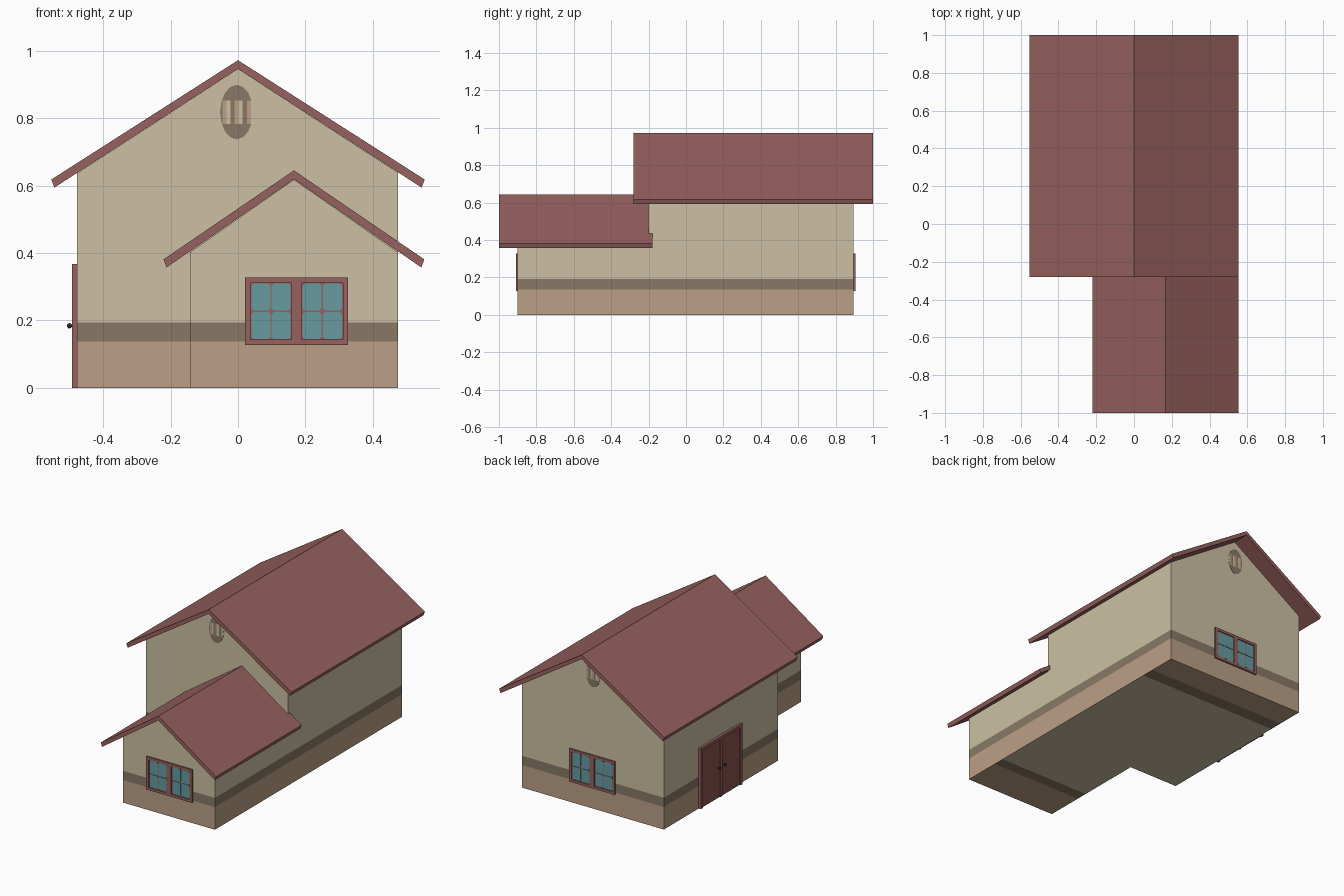
import bpy, bmesh, math
from mathutils import Vector

if "Cube" in bpy.data.objects:
    bpy.data.objects.remove(bpy.data.objects["Cube"])


def material(name, r, g, b):
    lin = lambda c: ((c / 255 + 0.055) / 1.055) ** 2.4 if c > 10 else c / 255 / 12.92
    m = bpy.data.materials.new(name)
    m.diffuse_color = (lin(r), lin(g), lin(b), 1)
    m.use_nodes = True
    m.node_tree.nodes["Principled BSDF"].inputs["Base Color"].default_value = m.diffuse_color
    return m


CREAM = material("cream_plaster", 204, 192, 163)
TAN = material("tan_base", 187, 160, 134)
BAND = material("brown_band", 136, 121, 102)
RED = material("red_brown", 150, 97, 94)
DOOR = material("door_red", 138, 84, 82)
GLASS = material("teal_glass", 103, 155, 160)
METAL = material("dark_metal", 55, 52, 50)


def finish(name, bm, mats):
    bmesh.ops.recalc_face_normals(bm, faces=bm.faces)
    me = bpy.data.meshes.new(name)
    bm.to_mesh(me)
    bm.free()
    for m in mats:
        me.materials.append(m)
    ob = bpy.data.objects.new(name, me)
    bpy.context.collection.objects.link(ob)
    return ob


def prism(profile, y0, y1):
    """Extrude an x-z outline from y0 to y1."""
    bm = bmesh.new()
    f = bm.faces.new([bm.verts.new((x, y0, z)) for x, z in profile])
    new = bmesh.ops.extrude_face_region(bm, geom=[f])["geom"]
    bmesh.ops.translate(bm, vec=(0, y1 - y0, 0),
                        verts=[v for v in new if isinstance(v, bmesh.types.BMVert)])
    bmesh.ops.recalc_face_normals(bm, faces=bm.faces)
    return bm


def cut(bm, axis, values):
    for t in values:
        co = Vector()
        co[axis] = t
        no = Vector()
        no[axis] = 1
        bmesh.ops.bisect_plane(bm, geom=bm.verts[:] + bm.edges[:] + bm.faces[:],
                               plane_co=co, plane_no=no)


def box(name, x, y, z, mat):
    rect = [(x[0], z[0]), (x[1], z[0]), (x[1], z[1]), (x[0], z[1])]
    return finish(name, prism(rect, *y), [mat])


# Walls: gabled blocks striped by height, with painted ends underneath
def walls(name, x0, x1, y0, y1, cx, apex, slope):
    bm = prism([(x0, 0), (x1, 0), (x1, apex - slope * (x1 - cx)),
                (cx, apex), (x0, apex - slope * (cx - x0))], y0, y1)
    cut(bm, 2, (0.137, 0.193))
    cut(bm, 1, (-0.67, -0.60, 0.65, 0.73))
    bm.normal_update()
    for f in bm.faces:
        c = f.calc_center_median()
        if f.normal.z < -0.5:
            f.material_index = (1 if c.y > 0.73 or c.y < -0.67 else
                                2 if c.y > 0.65 or c.y < -0.60 else 0)
        else:
            f.material_index = 1 if c.z < 0.137 else 2 if c.z < 0.193 else 0
    finish(name, bm, [CREAM, TAN, BAND])


# Roofs: bent slabs with square-cut eaves
def roof(name, cx, half, top, eave, y0, y1):
    finish(name, prism([(cx - half, eave), (cx, top), (cx + half, eave),
                        (cx + half - 0.009, eave - 0.024), (cx, top - 0.026),
                        (cx - half + 0.009, eave - 0.024)], y0, y1), [RED])


walls("main_walls", -0.478, 0.475, -0.2, 0.895, 0, 0.946, 0.648)
walls("front_wing_walls", -0.143, 0.475, -0.9, -0.2, 0.166, 0.618, 0.70)
roof("main_roof", 0, 0.554, 0.972, 0.618, -0.28, 1.0)
roof("front_wing_roof", 0.166, 0.387, 0.645, 0.381, -1.0, -0.18)


# Windows: red frame, two sashes of four clipped-corner panes
def window(name, cx, wall, out):
    depth = lambda d: sorted((wall, wall + out * d))
    z0, z1, w = 0.127, 0.327, 0.153
    box(name + "_backboard", (cx - w, cx + w), depth(0.003), (z0, z1), RED)
    for i, (a, b) in enumerate([(-w, -w + 0.016), (-0.015, 0.015), (w - 0.016, w)]):
        box(f"{name}_post_{i}", (cx + a, cx + b), depth(0.01), (z0, z1), RED)
    for i, (a, b) in enumerate([(z0, z0 + 0.016), (z1 - 0.016, z1)]):
        box(f"{name}_rail_{i}", (cx - w, cx + w), depth(0.0098), (a, b), RED)
    hw, hh, k = 0.0285, 0.0400, 0.007
    shape = [(hw - k, -hh), (hw, -hh + k), (hw, hh - k), (hw - k, hh),
             (k - hw, hh), (-hw, hh - k), (-hw, k - hh), (k - hw, -hh)]
    for i, px in enumerate((-0.106, -0.046, 0.046, 0.106)):
        for j, pz in enumerate((0.185, 0.269)):
            finish(f"{name}_pane_{i}_{j}", prism(
                [(cx + px + x, pz + z) for x, z in shape], *depth(0.006)), [GLASS])


window("front_window", 0.174, -0.9, -1)
window("back_window", -0.002, 0.895, 1)


# Gable vents: thin oval plates with dark ends and louvre strips
def vent(name, y0, y1):
    cx, cz, rx, rz = -0.004, 0.818, 0.049, 0.081
    bm = prism([(cx + rx * math.cos(math.tau * i / 16),
                 cz + rz * math.sin(math.tau * i / 16)) for i in range(16)], y0, y1)
    cut(bm, 0, [cx - 0.042 + 0.012 * i for i in range(8)])
    cut(bm, 2, (cz - 0.035, cz + 0.035))
    for f in bm.faces:
        c = f.calc_center_median()
        strip = math.floor((c.x - cx + 0.042) / 0.012)
        f.material_index = 2 if abs(c.z - cz) > 0.035 else (1, 0, 2)[strip % 3]
    finish(name, bm, [CREAM, TAN, BAND])


vent("front_gable_vent", -0.202, -0.2)
vent("back_gable_vent", 0.895, 0.897)

# Double door on the left wall
WX, DY = -0.478, 0.361
for i, s in enumerate((-1, 1)):
    box(f"door_leaf_{i}", (WX - 0.008, WX), sorted((DY, DY + s * 0.19)), (0, 0.355), DOOR)
    box(f"door_post_{i}", (WX - 0.015, WX), sorted((DY + s * 0.18, DY + s * 0.2)), (0, 0.368), RED)
    # knob on a short stem
    y = DY + s * 0.028
    box(f"door_knob_stem_{i}", (WX - 0.022, WX), (y - 0.003, y + 0.003), (0.181, 0.187), METAL)
    bm = bmesh.new()
    bmesh.ops.create_icosphere(bm, subdivisions=2, radius=0.008)
    bmesh.ops.translate(bm, vec=(WX - 0.022, y, 0.184), verts=bm.verts)
    finish(f"door_knob_{i}", bm, [METAL])
box("door_lintel", (WX - 0.015, WX), (DY - 0.2, DY + 0.2), (0.350, 0.368), RED)
box("door_centre_strip", (WX - 0.013, WX), (DY - 0.008, DY + 0.008), (0, 0.352), RED)
